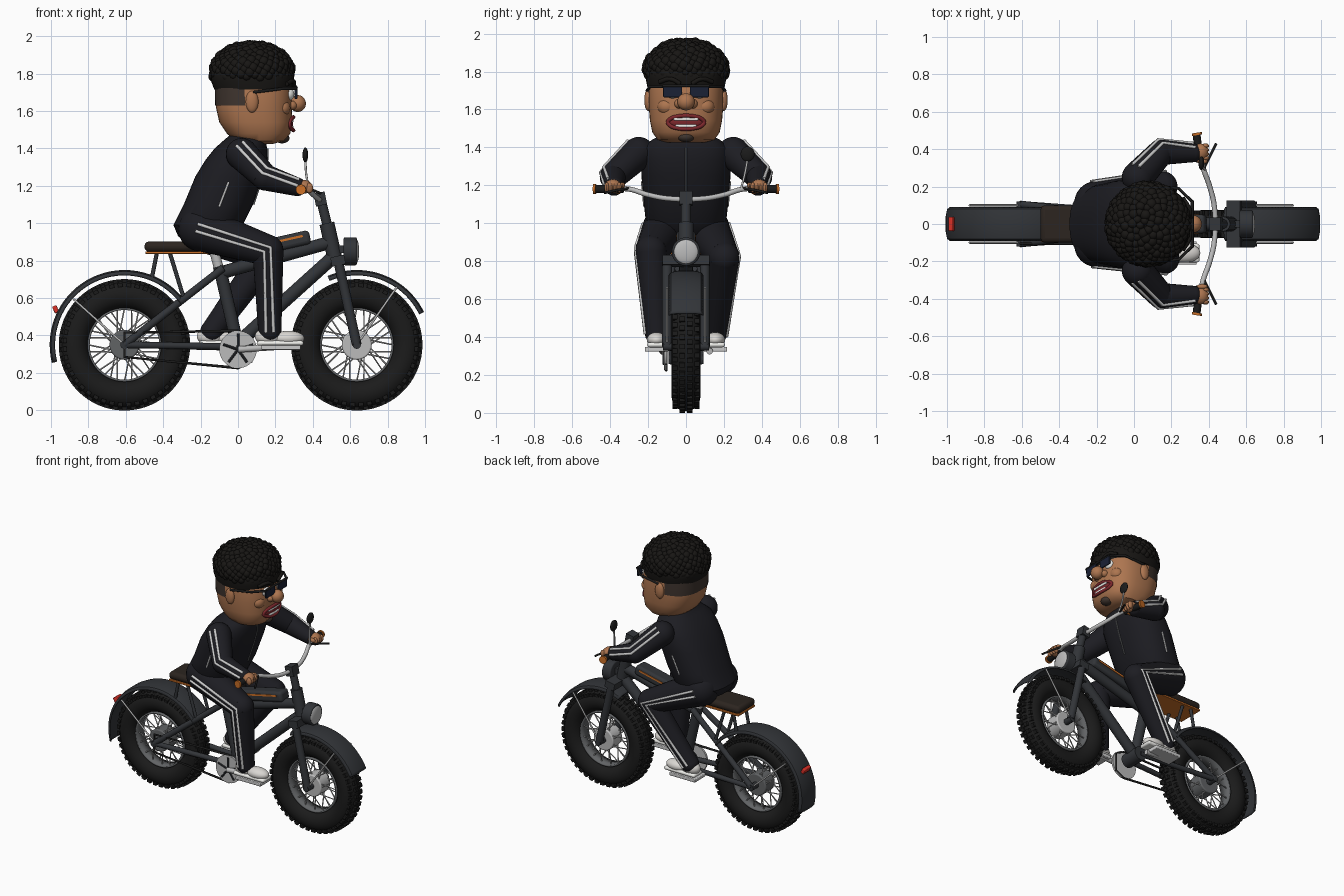
import bpy, bmesh, math, random
from mathutils import Vector as V, Matrix as M

if "Cube" in bpy.data.objects:
    bpy.data.objects.remove(bpy.data.objects["Cube"])
random.seed(4)
COL = dict(frame=(.032, .035, .04), tyre=(.011, .011, .011), silver=(.5, .5, .5), suit=(.012, .012, .016),
           stripe=(.6, .6, .6), skin=(.42, .18, .08), hair=(.009, .008, .007), orange=(.6, .16, .02),
           seat=(.025, .018, .014), shoe=(.7, .68, .65), red=(.7, .03, .02), lens=(.01, .015, .035),
           lip=(.2, .02, .025), white=(.85, .85, .82), fade=(.05, .035, .028), hub=(.12, .125, .13))
MAT = {}
for n, c in COL.items():
    MAT[n] = bpy.data.materials.new(n)
    MAT[n].diffuse_color = (*c, 1)


def done(bm, name, mat, bevel=0, solid=0):
    bmesh.ops.recalc_face_normals(bm, faces=bm.faces)
    for f in bm.faces:
        f.smooth = True
    for e in bm.edges:
        e.smooth = not (len(e.link_faces) == 2 and e.calc_face_angle() > .65)
    me = bpy.data.meshes.new(name)
    bm.to_mesh(me)
    bm.free()
    o = bpy.data.objects.new(name, me)
    bpy.context.collection.objects.link(o)
    me.materials.append(MAT[mat])
    if solid:
        o.modifiers.new('solid', 'SOLIDIFY').thickness = solid
    if bevel:
        b = o.modifiers.new('bevel', 'BEVEL')
        b.width, b.segments = bevel, 3
    return o


def rod(a, b, r, r2=None, bm=None, seg=16):
    bm = bm or bmesh.new()
    a, b = V(a), V(b)
    d = b - a
    mat = M.Translation((a + b) / 2) @ d.to_track_quat('Z', 'Y').to_matrix().to_4x4()
    bmesh.ops.create_cone(bm, cap_ends=True, segments=seg, radius1=r, radius2=r if r2 is None else r2,
                          depth=d.length, matrix=mat)
    return bm


def ball(c, r, bm=None, seg=24):
    bm = bm or bmesh.new()
    r = (r, r, r) if isinstance(r, (int, float)) else r
    bmesh.ops.create_uvsphere(bm, u_segments=seg, v_segments=seg * 2 // 3, radius=1,
                              matrix=M.Translation(c) @ M.Diagonal((*r, 1)))
    return bm


def box(c, s, ry=0, bm=None, rx=0):
    bm = bm or bmesh.new()
    bmesh.ops.create_cube(bm, size=1, matrix=M.Translation(c) @ M.Rotation(ry, 4, 'Y') @ M.Rotation(rx, 4, 'X')
                          @ M.Diagonal((*s, 1)))
    return bm


def loft(secs, ex=2.4, n=40):
    # secs: (z, centre x, half x, half y), superellipse rings
    bm, rings = bmesh.new(), []
    se = lambda v: math.copysign(abs(v) ** (2 / ex), v)
    for z, cx, rx, ry in secs:
        rings.append([bm.verts.new((cx + rx * se(math.cos(t)), ry * se(math.sin(t)), z))
                      for t in [2 * math.pi * i / n for i in range(n)]])
    for a, b in zip(rings, rings[1:]):
        for i in range(n):
            bm.faces.new((a[i], a[(i + 1) % n], b[(i + 1) % n], b[i]))
    bm.faces.new(rings[0])
    bm.faces.new(rings[-1])
    return bm


def wire(name, pts, r, mat, smooth=False, cyclic=False):
    cu = bpy.data.curves.new(name, 'CURVE')
    cu.dimensions, cu.bevel_depth, cu.bevel_resolution, cu.use_fill_caps = '3D', r, 3, True
    s = cu.splines.new('BEZIER')
    s.bezier_points.add(len(pts) - 1)
    for b, p in zip(s.bezier_points, pts):
        b.co = p
        b.handle_left_type = b.handle_right_type = 'AUTO' if smooth else 'VECTOR'
    s.use_cyclic_u, s.resolution_u = cyclic, 6 if smooth else 1
    cu.materials.append(MAT[mat])
    o = bpy.data.objects.new(name, cu)
    bpy.context.collection.objects.link(o)


def limb(name, pr, s, out):
    bm = bmesh.new()
    pr = [(V(p), r) for p, r in pr]
    for p, r in pr:
        ball(p, r, bm)
    for (a, r), (b, q) in zip(pr, pr[1:]):
        rod(a, b, r, q, bm, 24)
    done(bm, name, 'suit')
    for k in (-1, 1):
        pts = []
        for i, (p, r) in enumerate(pr):
            t = (pr[min(i + 1, len(pr) - 1)][0] - pr[max(i - 1, 0)][0]).normalized()
            o = (out - t * out.dot(t)).normalized()
            a = k * .02 / r
            pts.append(p + (o * math.cos(a) + t.cross(o) * math.sin(a)) * (r + .001))
        wire(name + '_stripe', pts, .009, 'stripe')


def fender(name, cx, a0, a1):
    bm, rows = bmesh.new(), []
    for i in range(33):
        a = math.radians(a0 + (a1 - a0) * i / 32)
        rows.append([bm.verts.new((cx + r * math.cos(a), y, .35 + r * math.sin(a))) for y, r in
                     ((-.092, .375), (-.08, .392), (-.04, .4), (.04, .4), (.08, .392), (.092, .375))])
    for a, b in zip(rows, rows[1:]):
        for i in range(5):
            bm.faces.new((a[i], a[i + 1], b[i + 1], b[i]))
    done(bm, name, 'frame', solid=.007)


# wheels: tyre with knobs, rim, spokes, hub
for name, cx in (('rear', -.607), ('front', .635)):
    C = V((cx, 0, .35))
    polar = lambda r, a, y: C + V((r * math.cos(a), y, r * math.sin(a)))
    bm, n, m = bmesh.new(), 64, 16
    g = [[bm.verts.new(polar(.267 + .075 * math.cos(b * math.tau / m), a * math.tau / n,
                             .076 * math.sin(b * math.tau / m))) for b in range(m)] for a in range(n)]
    for a in range(n):
        for b in range(m):
            bm.faces.new((g[a][b], g[a - 1][b], g[a - 1][b - 1], g[a][b - 1]))
    done(bm, name + '_tyre', 'tyre')
    bm = bmesh.new()
    for i in range(44):
        for y, r, off in ((-.058, .319, .5), (-.02, .341, 0), (.02, .341, .5), (.058, .319, 0)):
            a = (i + off) * math.tau / 44
            box(polar(r, a, y), (.02, .028, .026), -a, bm, 0)
    done(bm, name + '_tread', 'tyre')
    bm = bmesh.new()
    for i in range(48):
        q = [bm.verts.new(polar(r, (i + j) * math.tau / 48, y)) for j, r, y in
             ((0, .198, -.045), (1, .198, -.045), (1, .198, .045), (0, .198, .045))]
        bm.faces.new(q)
    bmesh.ops.remove_doubles(bm, verts=bm.verts, dist=.0005)
    done(bm, name + '_rim', 'hub', solid=.012)
    bm = bmesh.new()
    for i in range(32):
        s = 1 if i % 2 else -1
        a = i * math.tau / 32
        rod(polar(.06, a + (.5 if i % 4 < 2 else -.5), s * .045), polar(.195, a, s * .015), .004, bm=bm, seg=6)
    done(bm, name + '_spokes', 'silver')
    k = name == 'rear'
    bm = rod(C - V((0, .055, 0)), C + V((0, .055, 0)), .08, seg=32)
    done(bm, name + '_hub', 'hub' if k else 'silver', .008)
    done(rod(C - V((0, .12, 0)), C + V((0, .12, 0)), .022), name + '_axle', 'frame')
fender('rear_fender', -.607, 36, 194)
fender('front_fender', .635, 26, 113)
for s in (-1, 1):
    wire('rear_fender_stay', [(-.607, s * .1, .35), (-.88, s * .1, .595)], .006, 'silver')
    wire('front_fender_stay', [(.635, s * .1, .35), (.85, s * .1, .66)], .006, 'silver')
done(box((-.975, 0, .54), (.025, .075, .04), -.45), 'tail_light', 'red', .006)

# frame tubes
bm = bmesh.new()
for a, b, r in (((.5, 0, .9), (-.11, 0, .73), .035), ((.51, 0, .82), (0, 0, .36), .036),
                ((-.1, 0, .77), (0, 0, .34), .034), ((.525, 0, .78), (.475, 0, 1.0), .04),
                ((.475, 0, 1.0), (.44, 0, 1.14), .026), ((0, -.07, .34), (0, .07, .34), .05)):
    rod(a, b, r, bm=bm)
for s in (-1, 1):
    for a, b, r in (((-.607, s * .105, .35), (-.08, s * .04, .76), .02), ((-.607, s * .105, .35), (0, s * .06, .34), .018),
                    ((-.43, s * .07, .86), (-.46, s * .07, .71), .011), ((-.37, s * .07, .86), (-.29, s * .07, .6), .011),
                    ((.635, s * .1, .35), (.535, s * .1, .8), .026)):
        rod(a, b, r, bm=bm)
box((.535, 0, .8), (.075, .25, .05), -.2, bm)
box((.44, 0, 1.13), (.06, .07, .07), -.2, bm)
done(bm, 'frame', 'frame')
done(rod((-.13, 0, .86), (-.1, 0, .75), .026), 'seat_post', 'silver')
done(box((.18, 0, .882), (.42, .1, .075), -.22), 'battery_box', 'frame', .02)
for s in (-1, 1):
    done(box((.18, s * .051, .895), (.34, .006, .012), -.22), 'battery_trim', 'orange')
done(box((-.24, 0, .875), (.52, .2, .055)), 'seat', 'seat', .024)
done(box((-.24, 0, .843), (.51, .195, .014)), 'seat_trim', 'orange', .004)

# headlight
done(rod((.565, 0, .85), (.635, 0, .85), .075, seg=32), 'headlight_shell', 'frame', .008)
done(ball((.63, 0, .85), (.018, .066, .066)), 'headlight_lens', 'silver')
done(box((.54, 0, .86), (.07, .04, .04)), 'headlight_bracket', 'frame')

# drivetrain
done(rod((0, -.115, .325), (0, -.1, .325), .1, seg=40), 'chainring', 'silver')
bm = bmesh.new()
for i in range(5):
    a = i * math.tau / 5 + .3
    rod((0, -.116, .325), (.085 * math.cos(a), -.116, .325 + .085 * math.sin(a)), .007, bm=bm, seg=8)
done(bm, 'chainring_slots', 'frame')
wire('chain', [(-.607, -.105, .415), (0, -.105, .425), (.07, -.105, .39), (.07, -.105, .26), (0, -.105, .226),
               (-.607, -.105, .285)], .008, 'tyre', cyclic=True)
for s, px in ((-1, .22), (1, -.13)):
    done(rod((0, s * .125, .325), (px, s * .125, .34), .017), 'crank_arm', 'silver')
    done(box((px + .01, s * .155, .336), (.21, .125, .025)), 'pedal', 'stripe', .005)

# handlebar, grips, levers, mirror
half = [(.37, .3, 1.18), (.405, .2, 1.15), (.43, .09, 1.13)]
left = [(.335, .47, 1.18)] + half
wire('handlebar', left + [(x, -y, z) for x, y, z in reversed(left)], .014, 'silver', True)
for s in (-1, 1):
    done(rod((.352, s * .33, 1.18), (.335, s * .475, 1.18), .021), 'grip', 'tyre')
    for y in (.35, .475):
        done(rod((.338, s * y, 1.18), (.336, s * (y + .013), 1.18), .027), 'grip_ring', 'orange')
    wire('brake_lever', [(.375, s * .3, 1.185), (.405, s * .36, 1.175), (.44, s * .43, 1.16)], .007, 'tyre', True)
wire('mirror_stalk', [(.38, .29, 1.18), (.365, .31, 1.26), (.36, .325, 1.34)], .006, 'silver', True)
done(ball((.36, .325, 1.365), (.015, .037, .04)), 'mirror', 'tyre')

# rider torso, limbs, hands and shoes
done(loft([(.9, -.18, .09, .13), (.93, -.17, .15, .18), (.99, -.16, .185, .21), (1.1, -.105, .185, .222),
           (1.25, -.048, .18, .235), (1.34, -.008, .165, .238), (1.4, .015, .14, .225), (1.44, .035, .115, .18),
           (1.47, .045, .09, .12), (1.5, .05, .075, .09)]), 'torso', 'suit')
wire('jacket_zip', [(.083, 0, 1.1), (.133, 0, 1.25), (.158, 0, 1.34), (.157, 0, 1.4)], .005, 'hub')
for s, knee, ax in ((-1, (.16, -.185, .855), .17), (1, (.15, .2, .82), -.14)):
    limb('leg', [((-.2, s * .11, .97), .12), (knee, .083), ((ax, s * .155, .42), .062)], s, V((0, s, 0)))
    limb('arm', [((.02, s * .25, 1.37), .085), ((.145, s * .385, 1.245), .07), ((.315, s * .38, 1.195), .05)],
         s, V((0, s, .6)))
    wire('pocket_zip', [(-.1, s * .22, 1.09), (-.05, s * .232, 1.22)], .006, 'stripe')
    bm = ball((.355, s * .385, 1.195), (.042, .045, .036))
    for i in range(4):
        ball((.382, s * (.352 + i * .022), 1.188), (.02, .013, .028), bm, 12)
    ball((.365, s * .335, 1.2), (.03, .014, .016), bm, 12)
    done(bm, 'hand', 'skin')
    bm = ball((ax + .1, s * .155, .385), (.085, .052, .04))
    ball((ax - .005, s * .155, .395), (.075, .048, .05), bm)
    done(bm, 'shoe', 'shoe')
    done(box((ax + .055, s * .155, .359), (.25, .1, .026)), 'shoe_sole', 'white', .012)

# head and face
done(loft([(1.425, .11, .08, .1), (1.44, .115, .13, .15), (1.48, .11, .17, .178), (1.54, .095, .195, .19),
           (1.62, .085, .203, .197), (1.72, .085, .203, .197), (1.8, .08, .18, .18)], 2.5), 'head', 'skin')
bm = loft([(1.63, .083, .205, .2), (1.68, .083, .207, .202), (1.73, .083, .207, .202)], 2.5)
bmesh.ops.delete(bm, geom=[v for v in bm.verts if v.co.x > .06], context='VERTS')
done(bm, 'hair_fade', 'fade')
done(ball((.32, 0, 1.64), (.043, .046, .045)), 'nose', 'skin')
done(ball((.235, 0, 1.455), (.04, .045, .028)), 'goatee', 'fade')
for s in (-1, 1):
    done(ball((.075, s * .2, 1.65), (.034, .02, .058)), 'ear', 'skin')
    done(ball((.285, s * .036, 1.63), (.03, .025, .025)), 'nostril', 'skin')
    done(ball((.235, s * .1, 1.615), (.045, .05, .045)), 'cheek', 'skin')
    done(ball((.265, s * .068, 1.69), .036), 'eye', 'white')
    done(box((.31, s * .07, 1.695), (.014, .1, .062)), 'sunglass_lens', 'lens', .005)
    wire('sunglass_temple', [(.31, s * .12, 1.72), (.24, s * .19, 1.72), (.08, s * .205, 1.7)], .008, 'tyre')
    wire('eyebrow', [(.3, s * .03, 1.735), (.295, s * .08, 1.76), (.26, s * .14, 1.745)], .012, 'hair', True)
wire('sunglass_bar', [(.312, -.125, 1.725), (.312, .125, 1.725)], .008, 'tyre')
done(ball((.275, 0, 1.532), (.02, .09, .036)), 'mouth', 'lip')
wire('lips', [(.296 - .022 * math.cos(a) ** 2, .095 * math.cos(a), 1.532 + .035 * math.sin(a))
              for a in [i * math.tau / 12 for i in range(12)]], .011, 'lip', True, True)
for z, w in ((1.55, .13), (1.512, .11)):
    done(box((.288, 0, z), (.02, w, .018)), 'teeth', 'white', .005)

# curly hair: dome, under-band and clumps
done(loft([(1.715, .08, .207, .203), (1.76, .078, .222, .212), (1.8, .075, .222, .212), (1.9, .07, .17, .165),
           (1.94, .07, .11, .1)], 2.3), 'hair_base', 'hair')
bm = bmesh.new()
N = 260
for i in range(N):
    h = 1 - 1.22 * (i + .5) / N
    a, q = i * 2.39996, math.sqrt(1 - h * h)
    p = (.075 + .207 * q * math.cos(a), .205 * q * math.sin(a), 1.81 + .145 * h)
    bmesh.ops.create_icosphere(bm, subdivisions=2, radius=random.uniform(.022, .031), matrix=M.Translation(p))
done(bm, 'hair_curls', 'hair')

for m in bpy.data.materials:
    if m.users and not m.is_grease_pencil:
        m.use_nodes = True
        m.node_tree.nodes["Principled BSDF"].inputs["Base Color"].default_value = m.diffuse_color
